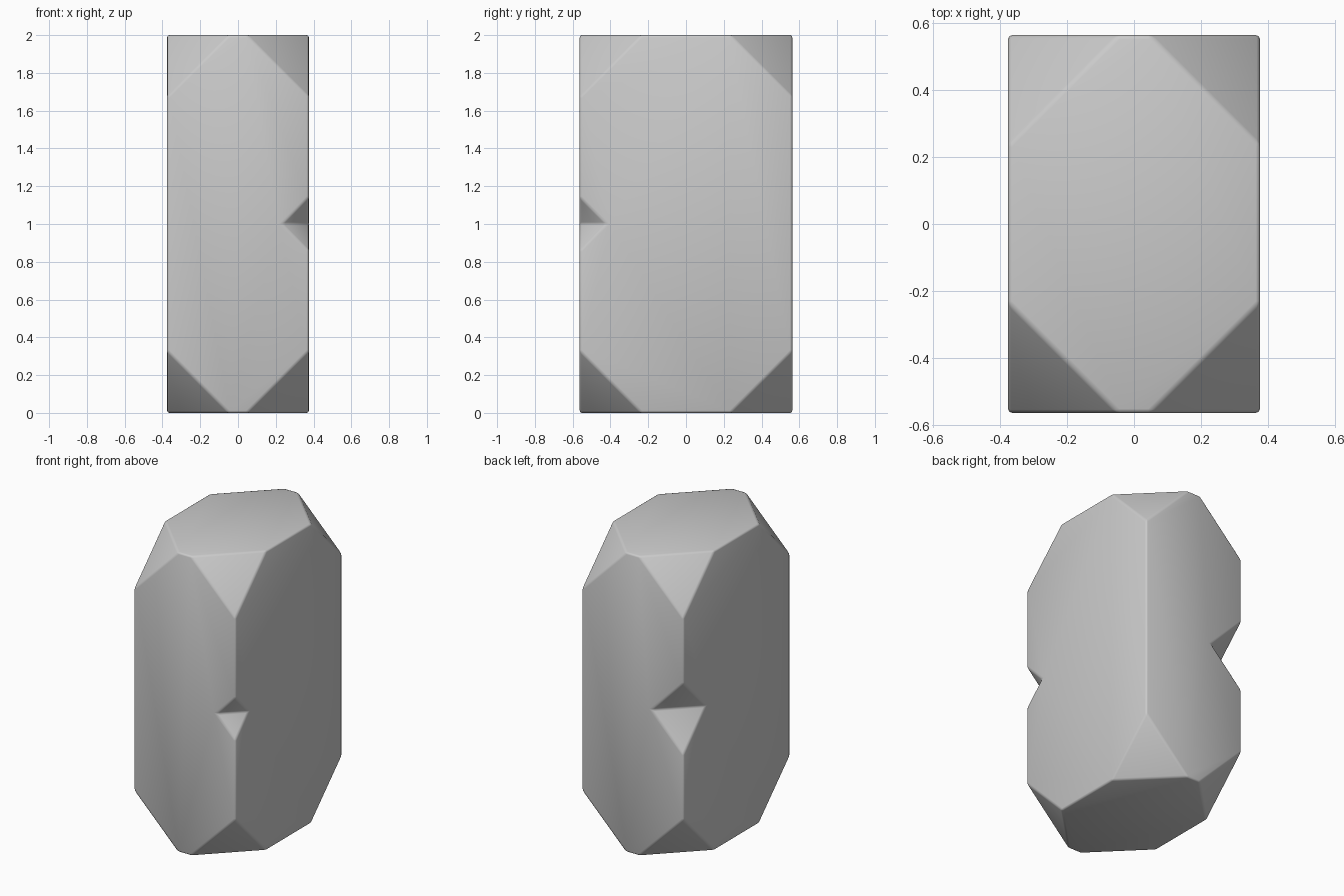
import bpy, bmesh
from mathutils import Vector, Matrix

if "Cube" in bpy.data.objects:
    bpy.data.objects.remove(bpy.data.objects["Cube"])

HX, HY, HALF = 0.375, 0.5625, 1.0
CORNER = 0.328

bm = bmesh.new()
# lower half block
bmesh.ops.create_cube(bm, size=1, matrix=Matrix.Translation((0, 0, HALF / 2))
                      @ Matrix.Diagonal((HX * 2, HY * 2, HALF, 1)))


def chop(sx, sy, z, sz, size):
    """Slice one corner off equally along all three axes."""
    normal = Vector((sx, sy, sz)).normalized()
    point = Vector((sx * (HX - size), sy * HY, z))
    cut = bmesh.ops.bisect_plane(bm, geom=bm.verts[:] + bm.edges[:] + bm.faces[:],
                                 dist=1e-5, plane_co=point, plane_no=normal,
                                 clear_outer=True)
    edges = [e for e in cut["geom_cut"] if isinstance(e, bmesh.types.BMEdge)]
    bmesh.ops.edgeloop_fill(bm, edges=edges)


# large cuts on the outer corners
for sx in (-1, 1):
    for sy in (-1, 1):
        chop(sx, sy, 0, -1, CORNER)
# waist notches on two opposite edges
chop(1, -1, HALF, 1, 0.142)
chop(-1, 1, HALF, 1, 0.238)

# open the waist, mirror upwards and weld
bm.normal_update()
bmesh.ops.delete(bm, geom=[f for f in bm.faces if f.normal.z > 0.99], context='FACES')
copy = bmesh.ops.duplicate(bm, geom=bm.verts[:] + bm.edges[:] + bm.faces[:])
for v in copy["geom"]:
    if isinstance(v, bmesh.types.BMVert):
        v.co.z = 2 * HALF - v.co.z
bmesh.ops.remove_doubles(bm, verts=bm.verts[:], dist=1e-4)
bmesh.ops.recalc_face_normals(bm, faces=bm.faces[:])
bmesh.ops.dissolve_limit(bm, angle_limit=0.02, verts=bm.verts[:], edges=bm.edges[:])
for f in bm.faces:
    f.smooth = True

mesh = bpy.data.meshes.new("chamfered_block")
bm.to_mesh(mesh)
bm.free()
block = bpy.data.objects.new("chamfered_block", mesh)
bpy.context.collection.objects.link(block)

# softened edges
bevel = block.modifiers.new("soft_edges", 'BEVEL')
bevel.width = 0.012
bevel.segments = 2
bevel.limit_method = 'ANGLE'
bevel.angle_limit = 0.4
